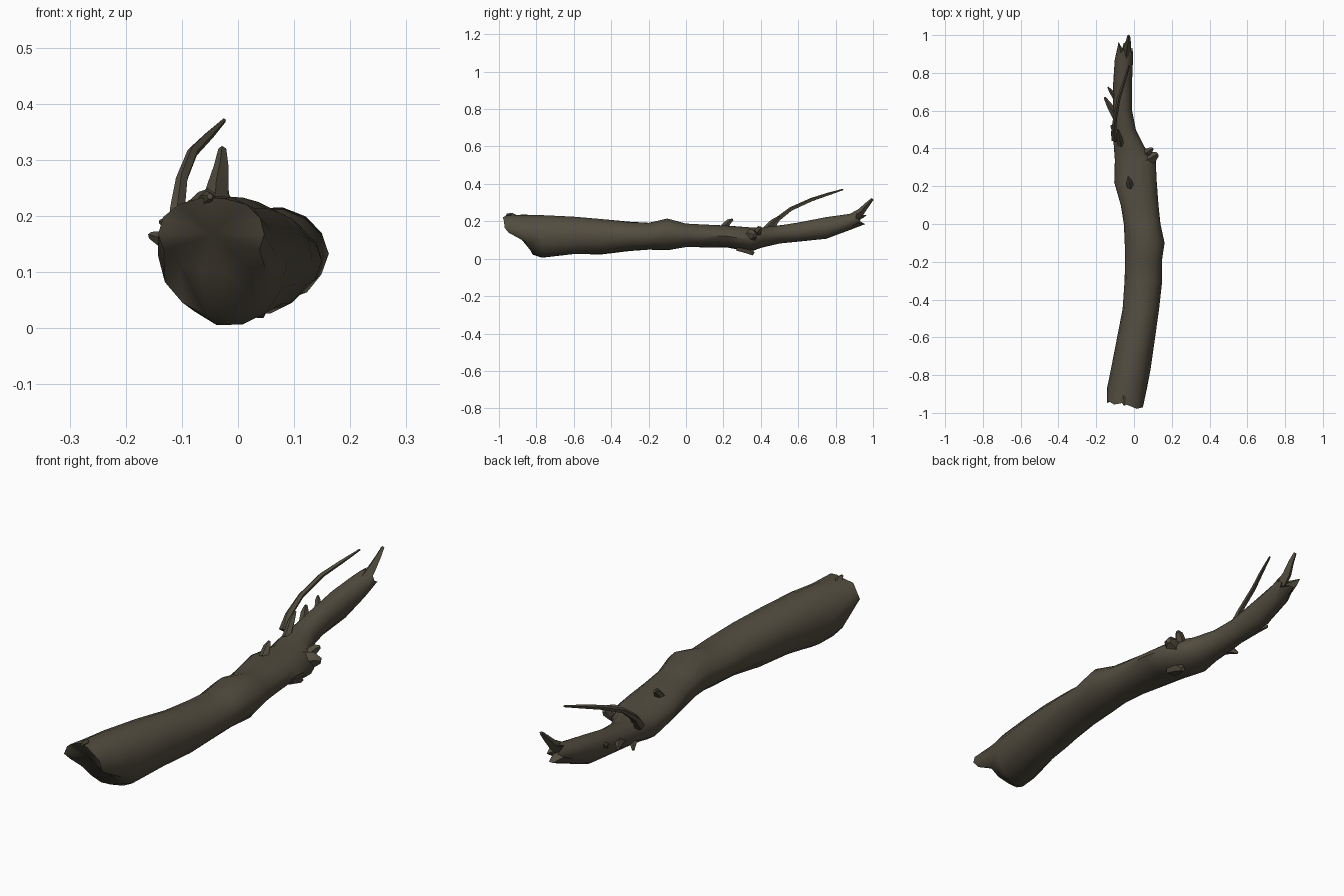
import bpy
import bmesh
import math
import random
from mathutils import Vector

random.seed(4)

# Remove the default cube only
default_cube = bpy.data.objects.get("Cube")
if default_cube:
    bpy.data.objects.remove(default_cube, do_unlink=True)

# One bark colour for the whole piece
bark = bpy.data.materials.new("dark_bark")
bark.use_nodes = True
bark_colour = (0.085, 0.073, 0.050, 1)
bark.diffuse_color = bark_colour
bark.node_tree.nodes["Principled BSDF"].inputs["Base Color"].default_value = bark_colour


def finish(name, bm, angle):
    """Turn a bmesh into a smooth shaded bark object."""
    bmesh.ops.recalc_face_normals(bm, faces=bm.faces)
    mesh = bpy.data.meshes.new(name)
    bm.to_mesh(mesh)
    bm.free()
    mesh.materials.append(bark)
    obj = bpy.data.objects.new(name, mesh)
    bpy.context.collection.objects.link(obj)
    bpy.ops.object.select_all(action="DESELECT")
    obj.select_set(True)
    bpy.context.view_layer.objects.active = obj
    bpy.ops.object.shade_smooth_by_angle(angle=math.radians(angle))
    return obj


def bridge(bm, rings):
    """Join neighbouring vertex rings with quads."""
    for a, b in zip(rings, rings[1:]):
        count = len(a)
        for i in range(count):
            j = (i + 1) % count
            bm.faces.new((a[i], a[j], b[j], b[i]))


def close(bm, ring, depth):
    """Close a ring with a fan around a centre pushed along y."""
    centre = sum((v.co for v in ring), Vector()) / len(ring)
    tip = bm.verts.new(centre + Vector((0, depth, 0)))
    for i, v in enumerate(ring):
        bm.faces.new((v, ring[(i + 1) % len(ring)], tip))


def build_trunk(stations, sides=14):
    """Loft the log through stations of y, left, right, bottom and top."""
    bm = bmesh.new()
    rings = []
    wobble = [random.uniform(-1, 1) for _ in range(sides)]
    last = len(stations) - 1
    for k, (y, x0, x1, z0, z1) in enumerate(stations):
        ring = []
        for i in range(sides):
            a = math.tau * i / sides
            c, s = math.cos(a), math.sin(a)
            swell = 1 + 0.035 * wobble[i] + random.uniform(-0.025, 0.025)
            x = (x0 + x1) / 2 + (x1 - x0) / 2 * c * swell
            z = (z0 + z1) / 2 + (z1 - z0) / 2 * s * swell
            shift = 0
            if k == 0:        # slanted, chipped butt end
                shift = 0.11 * max(0, -s) ** 1.5 - 0.02 * c + random.uniform(0, 0.02)
            elif k == 1:
                shift = 0.05 * max(0, -s)
            elif k == last:   # splintered thin end
                shift = random.uniform(-0.05, 0.02)
            ring.append(bm.verts.new((x, y + shift, max(z, 0.002))))
        rings.append(ring)
    bridge(bm, rings)
    close(bm, rings[0], 0.01)
    close(bm, rings[-1], -0.03)
    return finish("log_trunk", bm, 50)


def build_twig(name, points, radii, sides=5, flat=1.0):
    """Sweep a tapering section along a bent path."""
    bm = bmesh.new()
    path = [Vector(p) for p in points]
    rings = []
    for k, p in enumerate(path):
        direction = path[min(k + 1, len(path) - 1)] - path[max(k - 1, 0)]
        turn = direction.to_track_quat("Z", "X")
        ring = []
        for i in range(sides):
            a = math.tau * i / sides
            offset = Vector((math.cos(a) * flat, math.sin(a), 0)) * radii[k]
            ring.append(bm.verts.new(p + turn @ offset))
        rings.append(ring)
    bridge(bm, rings)
    bm.faces.new(rings[0])
    bm.faces.new(rings[-1])
    return finish(name, bm, 40)


# Main log: thick butt, gentle bend, narrowing sharply past the knot
build_trunk([
    (-.97, -.14, .05, .10, .235),
    (-.87, -.14, .07, .02, .24),
    (-.77, -.12, .09, 0, .24),
    (-.6, -.085, .115, .02, .23),
    (-.45, -.06, .135, .02, .215),
    (-.3, -.05, .15, .04, .2),
    (-.2, -.045, .15, .045, .195),
    (-.1, -.045, .162, .045, .22),
    (0, -.05, .14, .06, .19),
    (.1, -.07, .13, .06, .185),
    (.22, -.1, .12, .06, .18),
    (.34, -.1, .115, .035, .17),
    (.41, -.105, .055, .06, .17),
    (.5, -.11, .01, .08, .18),
    (.6, -.11, -.01, .09, .195),
    (.75, -.11, -.01, .105, .225),
    (.87, -.1, -.005, .15, .24),
    (.95, -.085, -.005, .185, .25),
])

# Long curved twig rising from the fork
build_twig("long_twig",
           [(-.1, .45, .16), (-.108, .49, .21), (-.1, .56, .265),
            (-.08, .67, .315), (-.05, .76, .345), (-.025, .84, .37)],
           [.022, .014, .011, .01, .008, .004])

# Upright splinter at the thin end
build_twig("end_splinter",
           [(-.04, .88, .21), (-.037, .935, .25), (-.03, .97, .29), (-.028, .998, .32)],
           [.028, .02, .013, .007], sides=4)

# Broken stubs and knots around the fork: base, tip, thickness
stubs = {
    "right_stub": ((-.09, .56, .13), (-.155, .67, .165), .022),
    "right_splinter": ((-.1, .67, .16), (-.138, .725, .19), .014),
    "low_splinter": ((-.09, .48, .11), (-.12, .52, .09), .018),
    "left_knot": ((.07, .34, .12), (.125, .37, .125), .04),
    "left_chip": ((.07, .38, .14), (.1, .4, .165), .022),
    "top_spur": ((-.02, .2, .165), (-.03, .25, .21), .02),
    "fork_spur": ((-.07, .42, .15), (-.085, .5, .225), .018),
    "under_knot": ((.03, .28, .07), (.04, .36, .025), .035),
    "butt_chip": ((-.06, -.9, .21), (-.05, -.96, .235), .02),
}
for name, (base, tip, thick) in stubs.items():
    start, end = Vector(base), Vector(tip)
    middle = start.lerp(end, 0.6) + Vector((0, 0, 0.006))
    build_twig(name, [start, middle, end], [thick, thick * 0.75, thick * 0.3])
